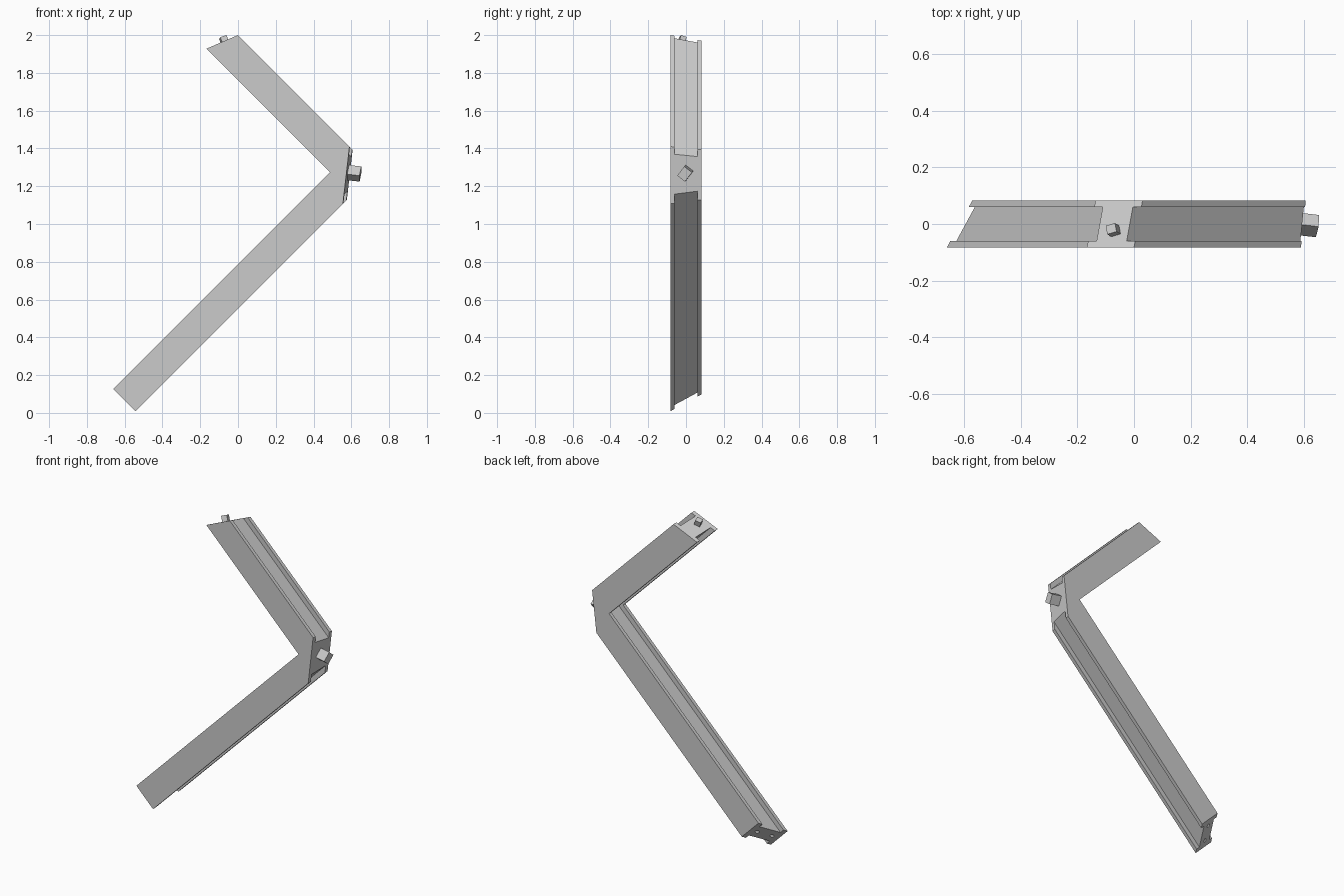
import bpy, bmesh
from math import radians
from mathutils import Vector, Matrix

cube = bpy.data.objects.get("Cube")
if cube:
    bpy.data.objects.remove(cube, do_unlink=True)

grey = bpy.data.materials.new("light grey")
grey.use_nodes = True
grey.diffuse_color = (0.6, 0.6, 0.6, 1)
grey.node_tree.nodes["Principled BSDF"].inputs["Base Color"].default_value = (0.6, 0.6, 0.6, 1)


def make(name, bm):
    bmesh.ops.recalc_face_normals(bm, faces=bm.faces[:])
    mesh = bpy.data.meshes.new(name)
    bm.to_mesh(mesh)
    bm.free()
    mesh.materials.append(grey)
    obj = bpy.data.objects.new(name, mesh)
    bpy.context.collection.objects.link(obj)
    return obj


def frame(base, axis, spin):
    """Matrix placing local z along axis, with a spin about it."""
    rot = Vector(axis).to_track_quat('Z', 'Y').to_matrix().to_4x4()
    return Matrix.Translation(base) @ rot @ Matrix.Rotation(radians(spin), 4, 'Z')


def peg(name, base, axis, width, depth, height, spin):
    sunk = 0.02
    bm = bmesh.new()
    size = Matrix.Diagonal((width, depth, height + sunk, 1))
    shift = Matrix.Translation((0, 0, (height - sunk) / 2))
    bmesh.ops.create_cube(bm, size=1, matrix=frame(base, axis, spin) @ shift @ size)
    return make(name, bm)


# H section: w runs from the inner to the outer side of the bend
side, lip, groove = 0.083, 0.06, 0.18
half = [(0, side), (0, lip), (groove, lip)]
section = half + [(w, -y) for w, y in reversed(half)]
section += [(1 - w, -y) for w, y in half] + [(1 - w, y) for w, y in reversed(half)]


def station(w, y, where):
    upper = 1.762 + 0.238 * w          # x + z along the upper limb
    lower = 0.788 - 0.236 * w          # z - x along the lower limb
    if where == "top":
        lower = 2.6
    elif where == "bottom":
        upper = -1.2
    return ((upper - lower) / 2, y, (upper + lower) / 2)


# Bent beam swept through the mitred elbow
bm = bmesh.new()
rings = [[bm.verts.new(station(w, y, s)) for w, y in section]
         for s in ("top", "elbow", "bottom")]
n = len(section)
for a, b in zip(rings, rings[1:]):
    for i in range(n):
        j = (i + 1) % n
        bm.faces.new((a[i], a[j], b[j], b[i]))
bm.faces.new(rings[0])
bm.faces.new(rings[-1])

# Skewed end cuts and the flat across the elbow
top_cut = (Vector((0, -side, 2.0)), Vector((-0.43, 0.26, 1)))
elbow_cut = (Vector((0.59, -side, 1.41)), Vector((1, -0.114, -0.115)))
bottom_cut = (Vector((-0.545, -side, 0.01)), Vector((-1, 1.085, -1)))
for point, normal in (top_cut, elbow_cut, bottom_cut):
    geom = bm.verts[:] + bm.edges[:] + bm.faces[:]
    bmesh.ops.bisect_plane(bm, geom=geom, plane_co=point, plane_no=normal, clear_outer=True)
    rim = [e for e in bm.edges if e.is_boundary]
    bmesh.ops.contextual_create(bm, geom=rim)
beam = make("bent_beam", bm)

# Two small bores in the lower end
bm = bmesh.new()
for y in (-0.042, 0.042):
    s = -0.535 + 1.085 * (y + side)
    centre = ((s - 0.67) / 2, y, (s + 0.67) / 2)
    bmesh.ops.create_cone(bm, cap_ends=True, segments=12, radius1=0.011, radius2=0.011,
                          depth=0.1, matrix=frame(centre, (1, 0, 1), 0))
cutter = make("bore_cutter", bm)
cutter.hide_render = True
mod = beam.modifiers.new("bores", 'BOOLEAN')
mod.operation = 'DIFFERENCE'
mod.solver = 'EXACT'
mod.object = cutter
bpy.context.view_layer.objects.active = beam
bpy.ops.object.modifier_apply(modifier=mod.name)
bpy.data.objects.remove(cutter, do_unlink=True)

# Square pegs standing on the top end and the elbow flat
peg("top_peg", (-0.067, -0.025, 1.957), top_cut[1], 0.032, 0.036, 0.036, 45)
peg("elbow_peg", (0.583, 0, 1.272), elbow_cut[1], 0.062, 0.052, 0.066, 52)
